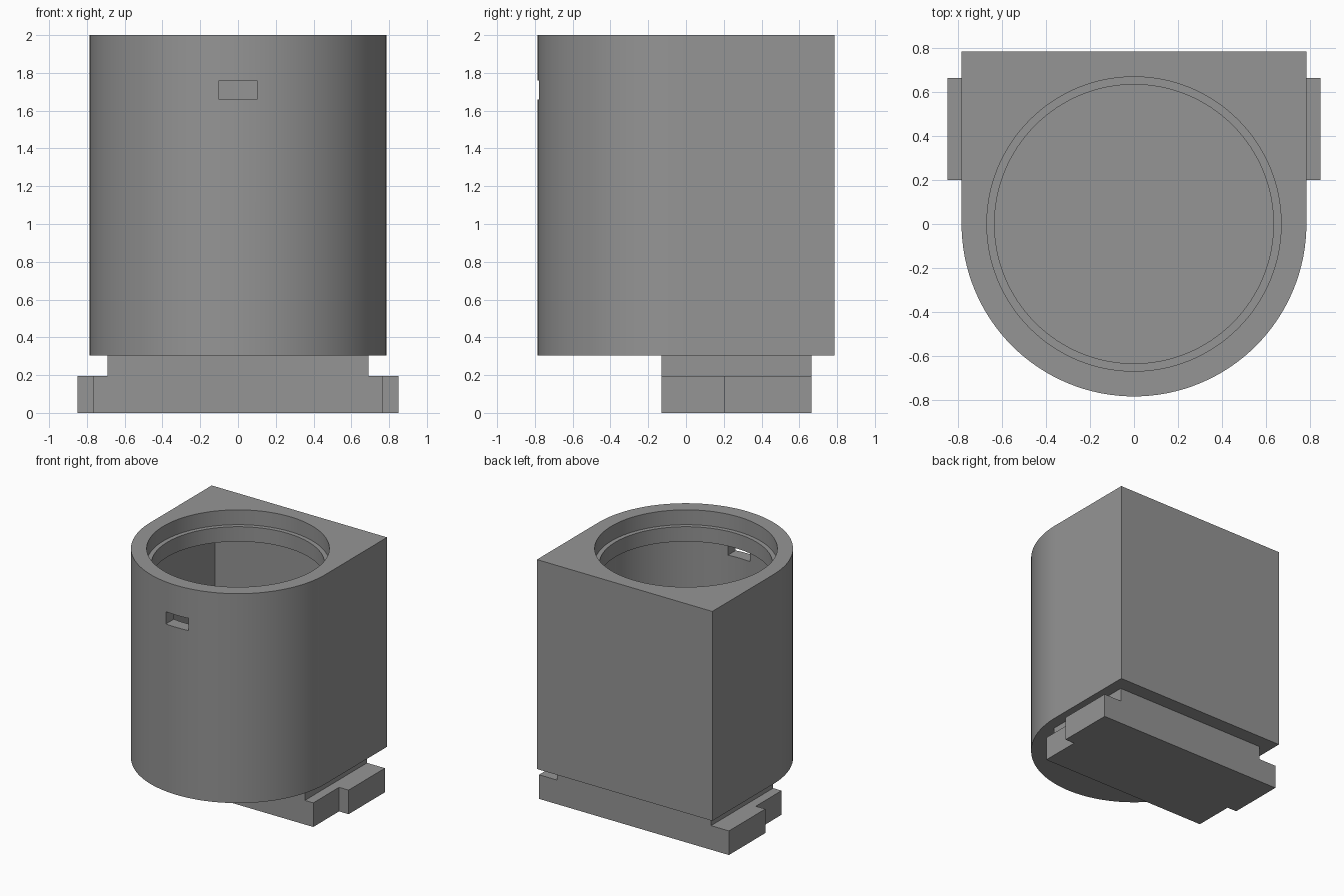
import bpy, bmesh, math

if "Cube" in bpy.data.objects:
    bpy.data.objects.remove(bpy.data.objects["Cube"])

grey = bpy.data.materials.new("plain grey")
grey.diffuse_color = (0.3, 0.3, 0.3, 1)
grey.use_nodes = True
grey.node_tree.nodes["Principled BSDF"].inputs["Base Color"].default_value = grey.diffuse_color


def prism(name, outline, z0, z1):
    """Extrude a counter-clockwise xy outline from z0 to z1."""
    bm = bmesh.new()
    low = [bm.verts.new((x, y, z0)) for x, y in outline]
    top = [bm.verts.new((x, y, z1)) for x, y in outline]
    bm.faces.new(low[::-1])
    bm.faces.new(top)
    n = len(outline)
    for i in range(n):
        j = (i + 1) % n
        bm.faces.new((low[i], low[j], top[j], top[i]))
    mesh = bpy.data.meshes.new(name)
    bm.to_mesh(mesh)
    bm.free()
    obj = bpy.data.objects.new(name, mesh)
    bpy.context.collection.objects.link(obj)
    mesh.materials.append(grey)
    return obj


def arc(r, a0, a1, n):
    return [(r * math.cos(a0 + (a1 - a0) * i / n), r * math.sin(a0 + (a1 - a0) * i / n))
            for i in range(n + 1)]


def d_shape(r):
    """Half round at the front, square at the back."""
    return arc(r, math.pi, 2 * math.pi, 64) + [(r, r), (-r, r)]


def circle(r):
    return arc(r, 0, 2 * math.pi, 128)[:-1]


def box(x, y0, y1):
    return [(-x, y0), (x, y0), (x, y1), (-x, y1)]


# Hollow housing: lid recess, narrower lip, wide cavity and front slot
housing = prism("housing", d_shape(0.785), 0.305, 2.0)
cutters = [
    prism("cavity_cutter", d_shape(0.685), 0.405, 1.76),
    prism("lip_cutter", circle(0.635), 1.6, 1.95),
    prism("recess_cutter", circle(0.67), 1.88, 2.1),
    prism("slot_cutter", box(0.1, -0.9, -0.6), 1.66, 1.759),
]
for cutter in cutters:
    cutter.hide_render = True
    mod = housing.modifiers.new(cutter.name, 'BOOLEAN')
    mod.operation = 'DIFFERENCE'
    mod.solver = 'EXACT'
    mod.object = cutter
bpy.context.view_layer.objects.active = housing
housing.select_set(True)
for cutter in cutters:
    bpy.ops.object.modifier_apply(modifier=cutter.name)
for cutter in cutters:
    bpy.data.objects.remove(cutter)
bpy.ops.object.shade_smooth_by_angle(angle=math.radians(30))

# Mounting neck and stepped foot
prism("neck", box(0.69, -0.13, 0.665), 0.195, 0.305)
prism("foot", [(-0.765, -0.13), (0.765, -0.13), (0.765, 0.2), (0.85, 0.2),
               (0.85, 0.665), (-0.85, 0.665), (-0.85, 0.2), (-0.765, 0.2)], 0.0, 0.195)
